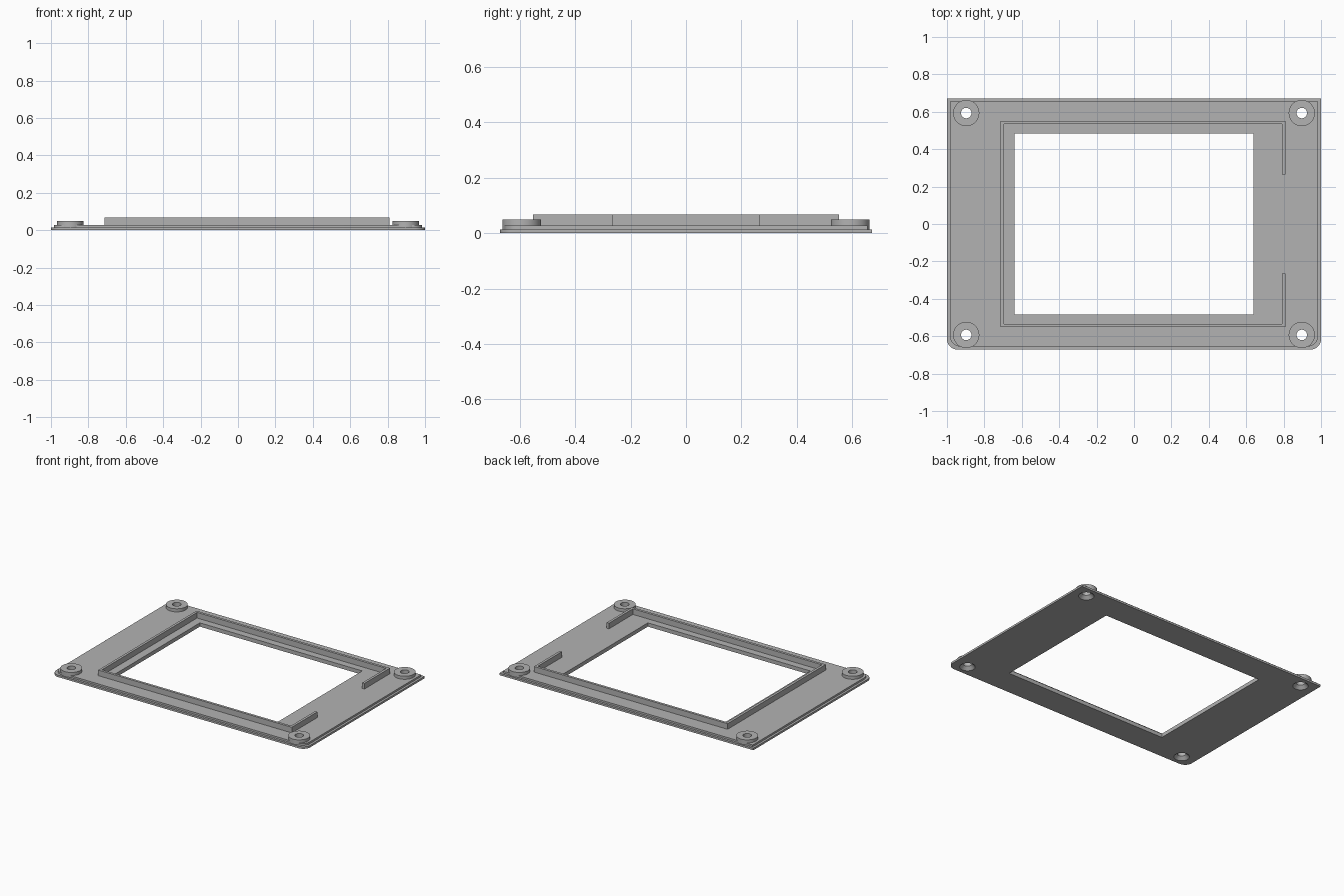
import bpy
import bmesh
import math
from mathutils import Matrix, Vector

cube = bpy.data.objects.get("Cube")
if cube:
    bpy.data.objects.remove(cube, do_unlink=True)

GREY = 0.45
HALF_X, HALF_Y = 1.0, 0.671
LIP_Z, PLATE_Z, BOSS_Z, WALL_Z = 0.014, 0.027, 0.049, 0.067
STEP = 0.016
HOLE_R, SINK_R, BOSS_R = 0.028, 0.05, 0.07
HOLES = [(sx * 0.897, sy * 0.593) for sx in (-1, 1) for sy in (-1, 1)]
SEGMENTS = 48

grey = bpy.data.materials.new("plain grey")
grey.use_nodes = True
grey.diffuse_color = (GREY, GREY, GREY, 1)
grey.node_tree.nodes["Principled BSDF"].inputs["Base Color"].default_value = (GREY, GREY, GREY, 1)


def make_object(name, bm, smooth=False):
    bmesh.ops.recalc_face_normals(bm, faces=bm.faces[:])
    mesh = bpy.data.meshes.new(name)
    bm.to_mesh(mesh)
    bm.free()
    mesh.materials.append(grey)
    obj = bpy.data.objects.new(name, mesh)
    bpy.context.collection.objects.link(obj)
    if smooth:
        shade(obj)
    return obj


def shade(obj):
    bpy.ops.object.select_all(action="DESELECT")
    obj.select_set(True)
    bpy.context.view_layer.objects.active = obj
    bpy.ops.object.shade_smooth_by_angle(angle=math.radians(30))


def loft(bm, rings, closed=True, caps=True):
    """Skin a stack of point rings with quads."""
    loops = [[bm.verts.new(p) for p in ring] for ring in rings]
    n = len(loops[0])
    for low, high in zip(loops, loops[1:]):
        for i in range(n if closed else n - 1):
            j = (i + 1) % n
            bm.faces.new((low[i], low[j], high[j], high[i]))
    if caps:
        bm.faces.new(loops[0])
        bm.faces.new(loops[-1])


def circle(x, y, z, r):
    angles = [2 * math.pi * i / SEGMENTS for i in range(SEGMENTS)]
    return [(x + r * math.cos(a), y + r * math.sin(a), z) for a in angles]


def plate_outline(z, inset, radius=0.055):
    """Rectangle with square back corners and rounded front corners."""
    x, y = HALF_X - inset, HALF_Y - inset
    pts = [(x, y, z), (-x, y, z)]
    for side, start in ((-1, math.pi), (1, 1.5 * math.pi)):
        for i in range(9):
            a = start + i * math.pi / 16
            pts.append((side * (x - radius) + radius * math.cos(a),
                        radius - y + radius * math.sin(a), z))
    return pts


# Stepped base plate
bm = bmesh.new()
loft(bm, [plate_outline(0, 0), plate_outline(LIP_Z, 0),
          plate_outline(LIP_Z, STEP), plate_outline(PLATE_Z, STEP)])
plate = make_object("base_plate", bm)

# Window opening and countersunk screw holes
bm = bmesh.new()
bmesh.ops.create_cube(bm, size=1, matrix=Matrix.Diagonal((1.278, 0.968, 0.3, 1)))
for x, y in HOLES:
    slope = SINK_R - HOLE_R
    loft(bm, [circle(x, y, -0.01, SINK_R), circle(x, y, 0, SINK_R),
              circle(x, y, slope, HOLE_R), circle(x, y, 0.1, HOLE_R)])
cutter = make_object("opening_cutter", bm)
cutter.hide_render = True
cut = plate.modifiers.new("openings", "BOOLEAN")
cut.operation = "DIFFERENCE"
cut.solver = "EXACT"
cut.object = cutter
bpy.ops.object.select_all(action="DESELECT")
plate.select_set(True)
bpy.context.view_layer.objects.active = plate
bpy.ops.object.modifier_apply(modifier=cut.name)
bpy.data.objects.remove(cutter, do_unlink=True)
shade(plate)

# Screw bosses around the holes
for x, y in HOLES:
    bm = bmesh.new()
    loft(bm, [circle(x, y, PLATE_Z, HOLE_R), circle(x, y, BOSS_Z, HOLE_R),
              circle(x, y, BOSS_Z, BOSS_R), circle(x, y, LIP_Z, BOSS_R)], caps=False)
    name = ("back" if y > 0 else "front") + ("_left" if x > 0 else "_right") + "_screw_boss"
    make_object(name, bm, smooth=True)

# Locating wall around the window, open in the middle of its left side
left, right, depth, gap, thick = 0.81, -0.714, 0.552, 0.265, 0.018
outer = [(left, gap), (left, depth), (right, depth),
         (right, -depth), (left, -depth), (left, -gap)]
inner = [(left - thick, gap), (left - thick, depth - thick), (right + thick, depth - thick),
         (right + thick, thick - depth), (left - thick, thick - depth), (left - thick, -gap)]
bm = bmesh.new()
loft(bm, [[Vector((x, y, z)) for x, y in path] for path, z in
          ((outer, PLATE_Z), (outer, WALL_Z), (inner, WALL_Z), (inner, PLATE_Z))],
     closed=False, caps=False)
bm.verts.ensure_lookup_table()
n = len(outer)
for end in (0, n - 1):
    bm.faces.new([bm.verts[end + n * k] for k in range(4)])
make_object("locating_wall", bm)
